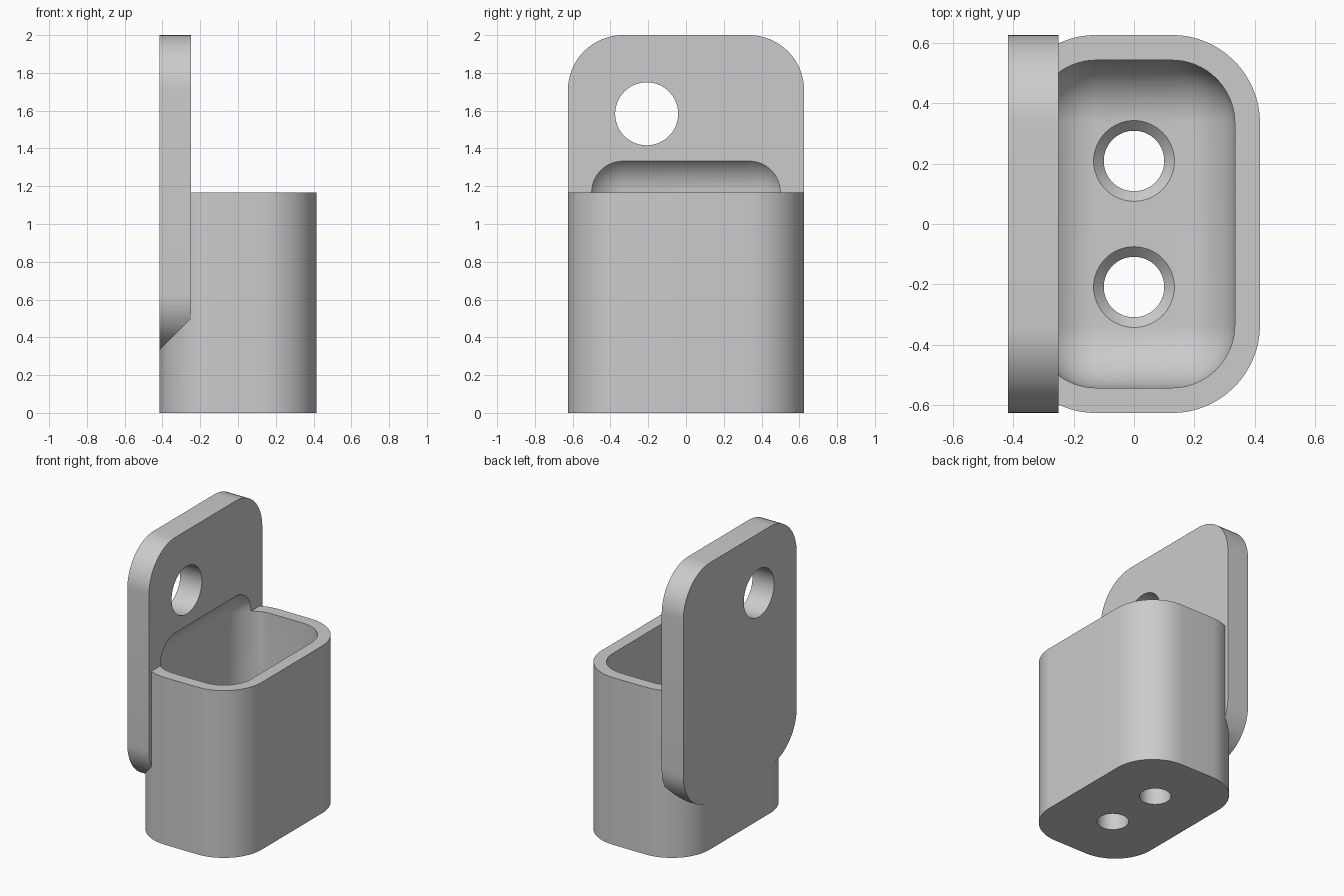
import bpy, bmesh, math
from mathutils import Matrix, Vector

old = bpy.data.objects.get("Cube")
if old:
    bpy.data.objects.remove(old, do_unlink=True)

# Base dimensions, all multiples of one unit
U = 2 / 24
W, D, H = 10 * U, 15 * U, 14 * U      # cup width, depth, height
WALL, PLATE = U, 2 * U                # wall, plate and floor thickness
R_IN, R_OUT = 2.5 * U, 3.5 * U        # concentric corner radii

grey = bpy.data.materials.new("light grey")
grey.use_nodes = True
colour = (0.6, 0.6, 0.6, 1)
grey.diffuse_color = colour
grey.node_tree.nodes["Principled BSDF"].inputs["Base Color"].default_value = colour


def finish(name, bm):
    bmesh.ops.recalc_face_normals(bm, faces=bm.faces)
    mesh = bpy.data.meshes.new(name)
    bm.to_mesh(mesh)
    bm.free()
    mesh.materials.append(grey)
    obj = bpy.data.objects.new(name, mesh)
    bpy.context.collection.objects.link(obj)
    return obj


def rounded_box(name, low, high, radius, axis=None):
    """Box with rounded edges: those along one axis, or all of them."""
    low, high = Vector(low), Vector(high)
    bm = bmesh.new()
    bmesh.ops.create_cube(bm, size=1)
    bmesh.ops.scale(bm, vec=high - low, verts=bm.verts)
    bmesh.ops.translate(bm, vec=(low + high) / 2, verts=bm.verts)
    edges = [e for e in bm.edges if axis is None or
             abs((e.verts[0].co - e.verts[1].co).normalized()[axis]) > 0.9]
    bmesh.ops.bevel(bm, geom=edges, offset=radius, segments=16,
                    profile=0.5, affect='EDGES')
    return finish(name, bm)


def cylinder(name, centre, r1, r2, depth, turn=None):
    bm = bmesh.new()
    place = Matrix.Translation(centre) @ (turn or Matrix())
    bmesh.ops.create_cone(bm, cap_ends=True, segments=64, radius1=r1,
                          radius2=r2, depth=depth, matrix=place)
    return finish(name, bm)


def combine(target, other, operation):
    mod = target.modifiers.new(operation.lower(), 'BOOLEAN')
    mod.operation, mod.object, mod.solver = operation, other, 'EXACT'
    bpy.context.view_layer.objects.active = target
    bpy.ops.object.modifier_apply(modifier=mod.name)
    bpy.data.objects.remove(other, do_unlink=True)


# Cup body with the upright mounting plate flush against its right side
holder = rounded_box("wall_holder", (-W / 2, -D / 2, 0), (W / 2, D / 2, H), R_OUT, 2)
plate = rounded_box("mounting_plate", (-W / 2, -D / 2, 4 * U),
                    (-W / 2 + PLATE, D / 2, 24 * U), R_OUT, 0)
combine(holder, plate, 'UNION')

# Fully rounded cavity, whose top scoops into the plate above the rim
cavity = rounded_box("cavity", (-W / 2 + WALL, -D / 2 + WALL, PLATE),
                     (W / 2 - WALL, D / 2 - WALL, H + R_IN), R_IN)
combine(holder, cavity, 'DIFFERENCE')

# Two countersunk holes through the floor
for side in (-1, 1):
    y = side * 2.5 * U
    combine(holder, cylinder("drain", (0, y, PLATE / 2), 1.2 * U, 1.2 * U, 4 * U), 'DIFFERENCE')
    combine(holder, cylinder("countersink", (0, y, PLATE), 1.2 * U, 2.0 * U, 0.8 * U), 'DIFFERENCE')

# Hanging hole through the plate
sideways = Matrix.Rotation(math.pi / 2, 4, 'Y')
hang = cylinder("hang_hole", (-W / 2 + PLATE / 2, -2.5 * U, 19 * U),
                2 * U, 2 * U, 4 * U, sideways)
combine(holder, hang, 'DIFFERENCE')

# Smooth curves with sharp rims
bpy.ops.object.select_all(action='DESELECT')
holder.select_set(True)
bpy.context.view_layer.objects.active = holder
bpy.ops.object.shade_smooth_by_angle(angle=math.radians(30))
